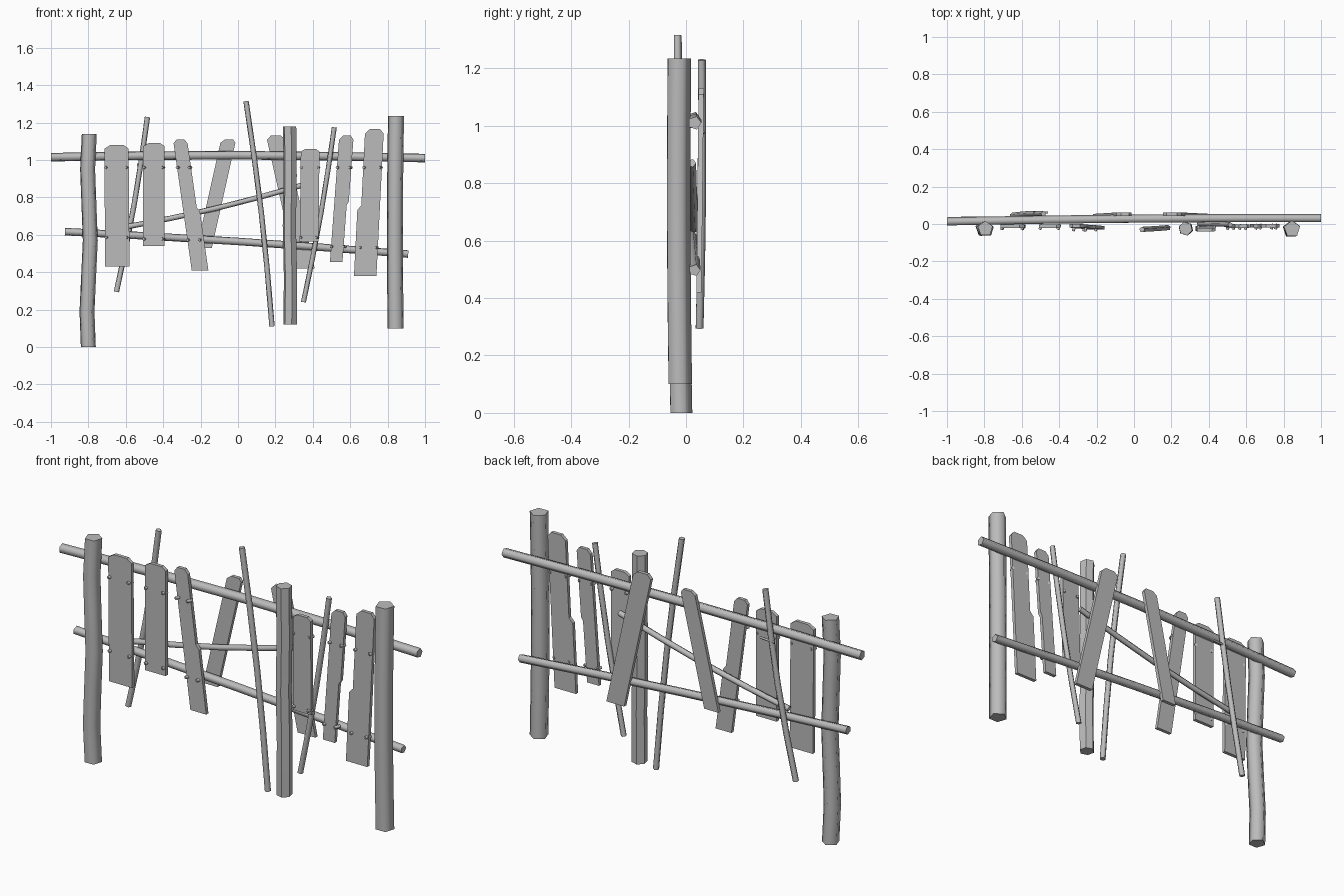
import bpy
import bmesh
import math
from mathutils import Vector

cube = bpy.data.objects.get("Cube")
if cube:
    bpy.data.objects.remove(cube, do_unlink=True)

# One weathered grey for everything
GREY = (0.5, 0.5, 0.5, 1)
grey = bpy.data.materials.new("weathered_grey")
grey.use_nodes = True
grey.diffuse_color = GREY
grey.node_tree.nodes["Principled BSDF"].inputs["Base Color"].default_value = GREY


def finish(name, bm, angle):
    """Turn a bmesh into a named object, smooth below the given edge angle."""
    bmesh.ops.recalc_face_normals(bm, faces=bm.faces)
    mesh = bpy.data.meshes.new(name)
    bm.to_mesh(mesh)
    bm.free()
    mesh.materials.append(grey)
    obj = bpy.data.objects.new(name, mesh)
    bpy.context.collection.objects.link(obj)
    bpy.ops.object.select_all(action="DESELECT")
    obj.select_set(True)
    bpy.context.view_layer.objects.active = obj
    bpy.ops.object.shade_smooth_by_angle(angle=math.radians(angle))


def bridge(bm, first, second):
    """Join two matching loops of vertices with quads."""
    count = len(first)
    for k in range(count):
        n = (k + 1) % count
        bm.faces.new((first[k], first[n], second[n], second[k]))


def pole(name, start, end, radius, bow=(0, 0, 0), wobble=0, sides=5, segments=4, angle=80):
    """Rough few-sided log from start to end, bowed in the middle and wobbling in x."""
    bm = bmesh.new()
    start, end, bow = Vector(start), Vector(end), Vector(bow)
    along = (end - start).normalized()
    side = along.cross(Vector((0, 1, 0))).normalized()
    depth = side.cross(along)
    rings = []
    for i in range(segments + 1):
        t = i / segments
        centre = start.lerp(end, t) + bow * math.sin(math.pi * t)
        centre.x += wobble * math.sin(3 * math.pi * t)
        ring = []
        for k in range(sides):
            a = math.tau * k / sides + 0.3
            ring.append(bm.verts.new(centre + radius * (side * math.cos(a) + depth * math.sin(a))))
        rings.append(ring)
    for low, high in zip(rings, rings[1:]):
        bridge(bm, low, high)
    bm.faces.new(rings[0])
    bm.faces.new(rings[-1])
    finish(name, bm, angle)


def board(name, top, foot, width, y, lean=0, step_side=0, step=0, thick=0.018):
    """Chipped board; one edge may step outward (or inward) below its middle."""
    bm = bmesh.new()
    half = width / 2

    def place(across, t, offset):
        x = foot[0] + (top[0] - foot[0]) * t + across
        return bm.verts.new((x, y + lean * t + offset, foot[1] + (top[1] - foot[1]) * t))

    def edge(side):
        points = [(side * half, 0), (side * half, 0.97)]
        if side == step_side:
            wide = side * (half + step)
            points[:1] = [(wide, 0), (wide, 0.45), (side * half, 0.48)]
        return points

    # Up the right edge, over the chipped top, down the left edge
    outline = edge(1) + [(0.6 * half, 1), (-0.5 * half, 1)] + edge(-1)[::-1]
    front, back = [[place(u, t, offset) for u, t in outline] for offset in (-thick / 2, thick / 2)]
    bm.faces.new(front)
    bm.faces.new(back)
    bridge(bm, front, back)
    finish(name, bm, 30)


def nailed_board(name, top, foot, width, y, **extra):
    """Front board with a pair of nails over each rail."""
    board(name, top, foot, width, y, **extra)
    lower = max(0.56 - 0.04 * top[0], foot[1] + 0.02)
    for z in (lower, 0.96):
        t = (z - foot[1]) / (top[1] - foot[1])
        middle = foot[0] + (top[0] - foot[0]) * t
        for side in (-1, 1):
            x = middle + side * 0.42 * width
            pole(name + "_nail", (x - 0.006, y - 0.018, z), (x + 0.006, y + 0.01, z),
                 0.008, sides=6, segments=1, angle=65)


# Upright posts
pole("right_post", (-0.8, -0.02, 0), (-0.795, -0.025, 1.14), 0.042,
     bow=(0, -0.006, 0), wobble=-0.008, segments=6)
pole("left_post", (0.843, -0.024, 0.1), (0.845, -0.027, 1.235), 0.045,
     bow=(-0.005, -0.004, 0), segments=5)
pole("middle_post", (0.279, -0.025, 0.12), (0.276, -0.025, 1.18), 0.037,
     wobble=0.003, sides=6, angle=30)

# Long rails
pole("upper_rail", (-1, 0.012, 1.015), (1, 0.03, 1.01), 0.024, bow=(0, 0.006, 0.013))
pole("lower_rail", (-0.925, 0.018, 0.617), (0.91, 0.03, 0.497), 0.021, bow=(0, 0, 0.008))

# Boards nailed to the front of the rails
nailed_board("board_1", (-0.65, 1.08), (-0.645, 0.43), 0.13, -0.013)
nailed_board("board_2", (-0.45, 1.09), (-0.45, 0.54), 0.115, -0.012)
nailed_board("board_3", (-0.31, 1.11), (-0.21, 0.41), 0.075, -0.02,
             lean=0.01, step_side=1, step=0.014)
nailed_board("board_4", (0.386, 1.06), (0.38, 0.565), 0.1, -0.02, lean=-0.01)
nailed_board("board_5", (0.58, 1.13), (0.53, 0.455), 0.077, -0.012,
             step_side=1, step=-0.01)
nailed_board("board_6", (0.73, 1.165), (0.69, 0.38), 0.1, -0.01,
             step_side=-1, step=0.02)

# Leaning boards on the back of the rails
board("back_board_1", (-0.05, 1.11), (-0.18, 0.53), 0.08, 0.045, lean=0.008)
board("back_board_2", (0.2, 1.13), (0.36, 0.42), 0.1, 0.045, lean=0.008)

# Thin sticks woven through
pole("back_stick", (-0.65, 0.046, 0.295), (-0.484, 0.054, 1.23), 0.015, bow=(0.012, 0.005, 0))
pole("front_stick", (0.182, -0.02, 0.11), (0.043, -0.03, 1.315), 0.015, bow=(0.013, 0, 0))
pole("short_stick", (0.35, 0, 0.24), (0.515, -0.004, 1.175), 0.014, bow=(0.01, 0, 0))
pole("diagonal_stick", (-0.6, 0.028, 0.642), (0.36, 0.02, 0.87), 0.015, bow=(0, 0, -0.015))
pole("stick_nail", (-0.54, 0.06, 0.975), (-0.46, 0.06, 0.98), 0.006, segments=1)
